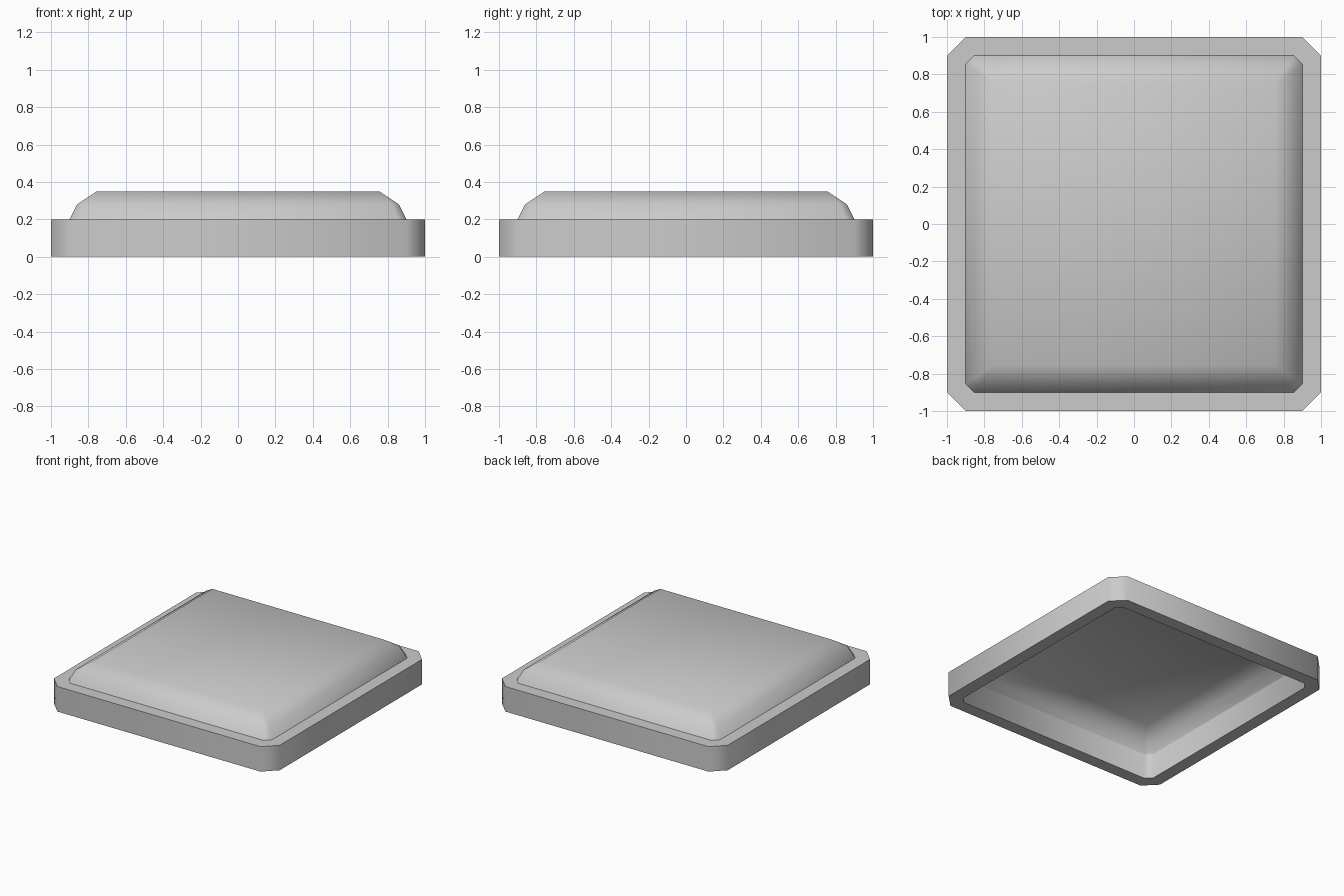
import bpy, bmesh, math

if "Cube" in bpy.data.objects:
    bpy.data.objects.remove(bpy.data.objects["Cube"])


def ring(bm, half, cut, z):
    """Square loop with cut corners (plain square if cut is 0)."""
    pts = []
    for k in range(4):
        a = k * math.pi / 2
        c, s = round(math.cos(a)), round(math.sin(a))
        corner = [(half, half - cut), (half - cut, half)] if cut else [(half, half)] 
        pts += [(x * c - y * s, x * s + y * c, z) for x, y in corner]
    return [bm.verts.new(p) for p in pts]


def bridge(bm, a, b):
    n = len(a)
    for i in range(n):
        j = (i + 1) % n
        bm.faces.new((a[i], a[j], b[j], b[i]))


def finish(bm, name, angle):
    me = bpy.data.meshes.new(name)
    bm.to_mesh(me)
    bm.free()
    ob = bpy.data.objects.new(name, me)
    bpy.context.collection.objects.link(ob)
    bpy.ops.object.select_all(action='DESELECT')
    ob.select_set(True)
    bpy.context.view_layer.objects.active = ob
    bpy.ops.object.shade_smooth_by_angle(angle=math.radians(angle))


# Hollow curb frame with cut corners
bm = bmesh.new()
loops = [ring(bm, h, c, z) for h, c, z in
         [(1, .1, 0), (1, .1, .2), (.9, .045, .2), (.9, .045, 0)]]
for i in range(4):
    bridge(bm, loops[i], loops[(i + 1) % 4])
bmesh.ops.recalc_face_normals(bm, faces=bm.faces)
finish(bm, "curb_frame", 60)

# Raised dome panel, a thin shell narrowing to a sharp-cornered flat top
bm = bmesh.new()
base = ring(bm, .9, .045, .2)
mid = ring(bm, .86, .035, .28)
top = ring(bm, .755, 0, .35)
bridge(bm, base, mid)
for k in range(4):
    a, b, c = mid[2 * k], mid[2 * k + 1], mid[(2 * k + 2) % 8]
    bm.faces.new((a, b, top[k]))
    bm.faces.new((b, c, top[(k + 1) % 4], top[k]))
bm.faces.new(top)
finish(bm, "dome_panel", 60)
